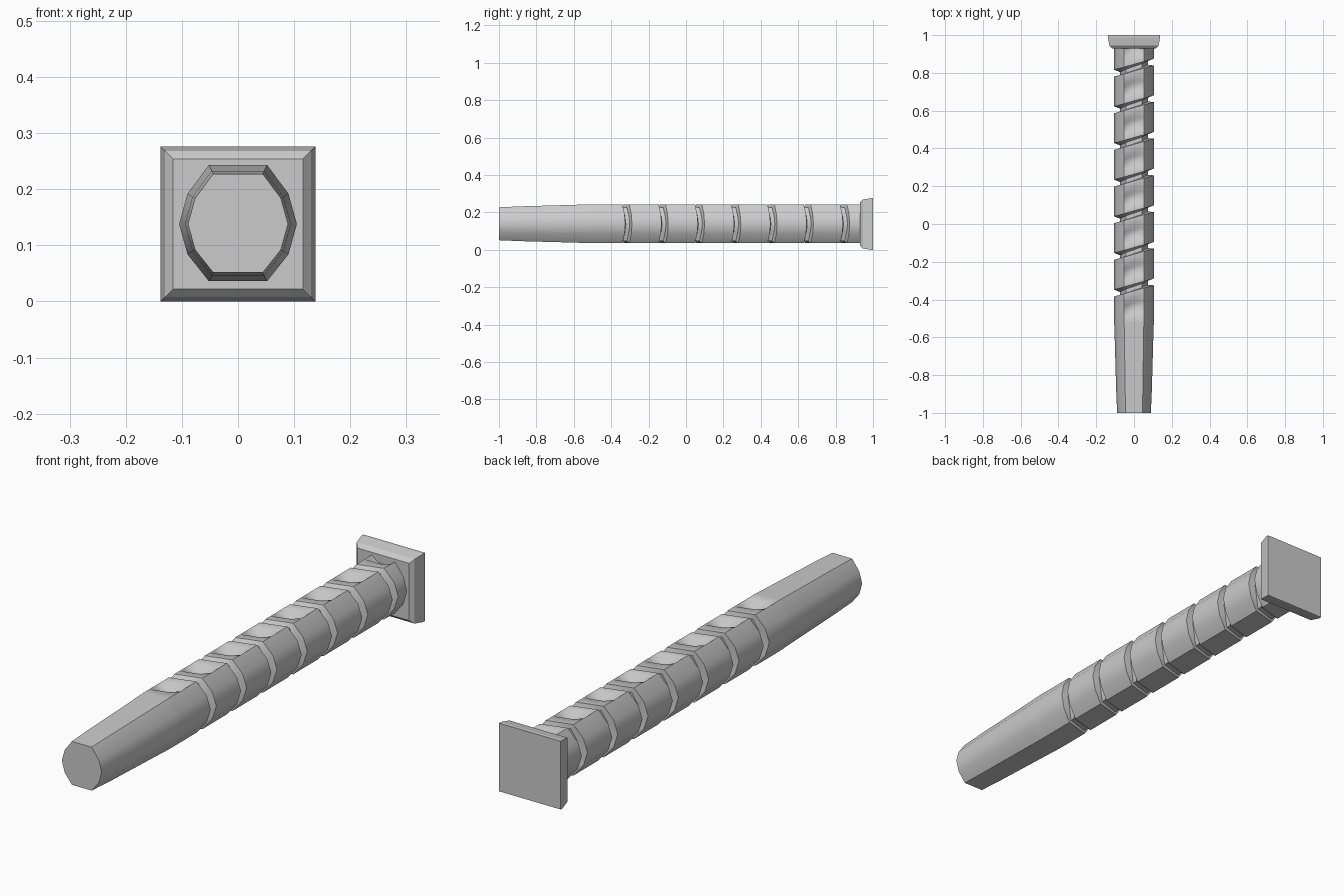
import bpy, bmesh, math

if "Cube" in bpy.data.objects:
    bpy.data.objects.remove(bpy.data.objects["Cube"])

CZ = 0.138      # height of the axis
PITCH = 0.194   # rib spacing
# half cross-section (x, z) from top to bottom, mirrored below
HALF = [(0.025, 0.105), (0.052, 0.105), (0.09, 0.054), (0.105, 0.0),
        (0.09, -0.054), (0.052, -0.102)]
SECTION = HALF + [(-x, z) for x, z in reversed(HALF)]


def loft(name, rings, smooth=None):
    """Skin a list of vertex rings and cap both ends."""
    bm = bmesh.new()
    loops = [[bm.verts.new(p) for p in ring] for ring in rings]
    n = len(loops[0])
    for a, b in zip(loops, loops[1:]):
        for i in range(n):
            j = (i + 1) % n
            bm.faces.new((a[i], a[j], b[j], b[i]))
    bm.faces.new(loops[0])
    bm.faces.new(loops[-1])
    bmesh.ops.recalc_face_normals(bm, faces=bm.faces)
    me = bpy.data.meshes.new(name)
    bm.to_mesh(me)
    bm.free()
    ob = bpy.data.objects.new(name, me)
    bpy.context.collection.objects.link(ob)
    if smooth:
        bpy.ops.object.select_all(action='DESELECT')
        bpy.context.view_layer.objects.active = ob
        ob.select_set(True)
        bpy.ops.object.shade_smooth_by_angle(angle=math.radians(smooth))
    return ob


def shaft_ring(y, groove=0.0, dimple=0.0, skew=0.28, scale=1.0):
    ring = []
    for x, z in SECTION:
        r = math.hypot(x, z)
        depth = 0.03 if abs(x) > 0.08 else (0.02 if z > 0 else 0.012)
        f = scale * (1 - groove * depth / r)
        drop = dimple if abs(x) < 0.03 and z > 0 else 0
        ring.append((x * f, y + skew * x, CZ + z * f - drop))
    return ring


# ribbed shaft: slanted grooves with a dimple on top of every segment
rings = [shaft_ring(-0.52, skew=0)]
for k in range(6, -1, -1):
    y = 0.81 - PITCH * k
    for off, g, d in [(-0.125, 0, 0), (-0.105, 0, 0.022), (-0.065, 0, 0.022),
                      (-0.045, 0, 0), (0, 0, 0), (0.003, 1, 0),
                      (0.024, 1, 0), (0.036, 0, 0)]:
        rings.append(shaft_ring(y + off, g, d))
rings += [shaft_ring(0.885, skew=0), shaft_ring(0.91, 0, 0.022, 0),
          shaft_ring(0.935, 0, 0.022, 0)]
loft("ribbed_shaft", rings, 40)

# plain tapered end
loft("tapered_end", [shaft_ring(-1.0, skew=0, scale=0.85),
                     shaft_ring(-0.88, skew=0, scale=0.90),
                     shaft_ring(-0.6, skew=0, scale=0.975),
                     shaft_ring(-0.52, skew=0)], 40)

# square head plate with chamfered front
loft("head_plate", [[(sx * h, y, CZ + sz * h) for sx, sz in
                     ((-1, -1), (1, -1), (1, 1), (-1, 1))]
                    for y, h in ((0.93, 0.116), (0.945, 0.13),
                                 (0.988, 0.138), (1.0, 0.138))])
